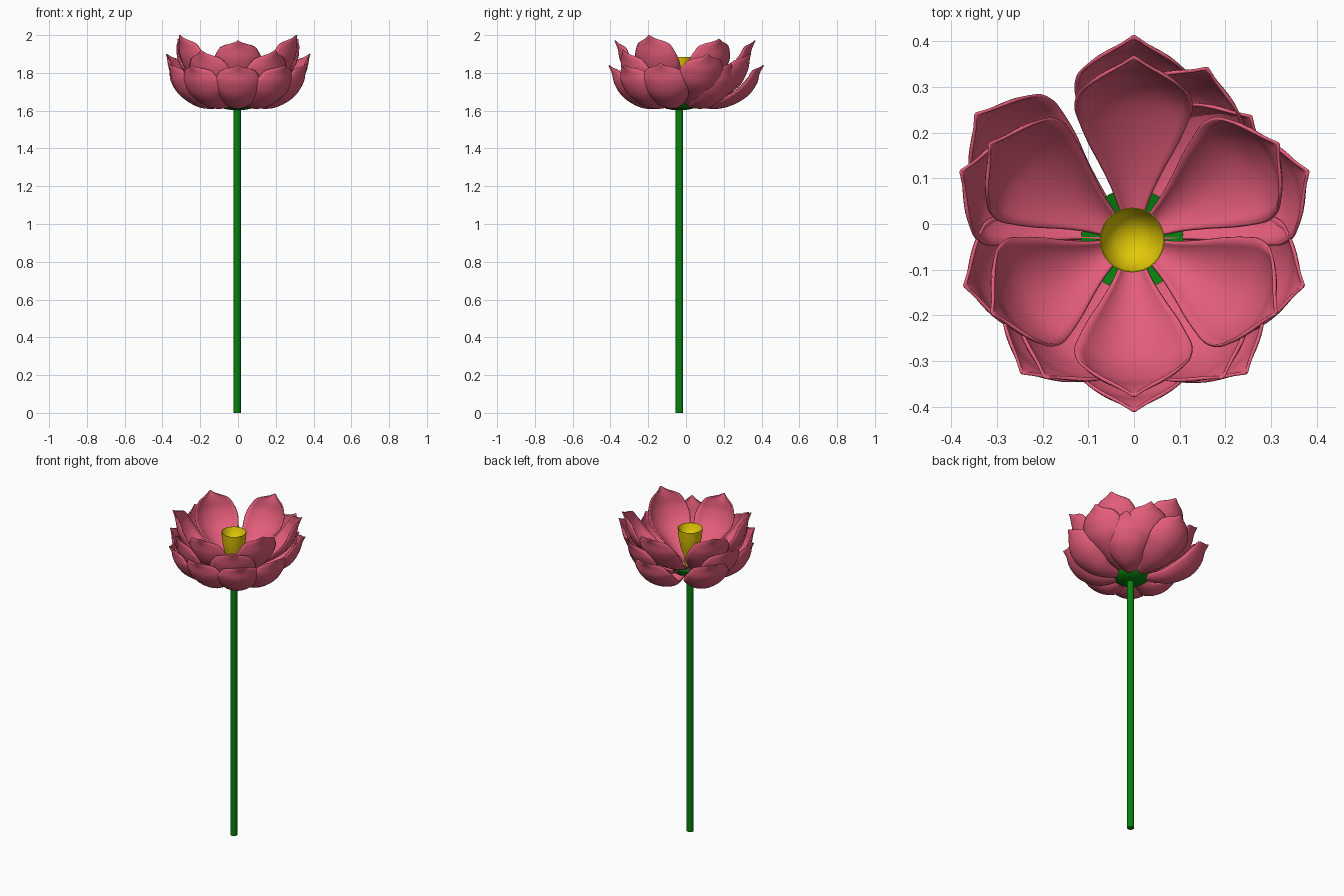
import bpy, bmesh, math
from mathutils import Vector

if "Cube" in bpy.data.objects:
    bpy.data.objects.remove(bpy.data.objects["Cube"])

CX, CY = -0.004, -0.035   # axis of stem and flower centre


def material(name, color):
    m = bpy.data.materials.new(name)
    m.diffuse_color = (*color, 1)
    m.use_nodes = True
    m.node_tree.nodes["Principled BSDF"].inputs["Base Color"].default_value = m.diffuse_color
    return m


PINK = material("petal_pink", (0.78, 0.11, 0.195))
GREEN = material("stem_green", (0.002, 0.22, 0.004))
YELLOW = material("centre_yellow", (0.76, 0.58, 0.002))


def make_object(name, bm, mat):
    me = bpy.data.meshes.new(name)
    bmesh.ops.recalc_face_normals(bm, faces=bm.faces)
    for f in bm.faces:
        f.smooth = True
    bm.to_mesh(me)
    bm.free()
    me.materials.append(mat)
    ob = bpy.data.objects.new(name, me)
    bpy.context.collection.objects.link(ob)
    bpy.ops.object.select_all(action='DESELECT')
    ob.select_set(True)
    bpy.context.view_layer.objects.active = ob
    bpy.ops.object.shade_smooth_by_angle(angle=math.radians(40))
    return ob


def lathe(name, profile, mat, sides=32):
    bm = bmesh.new()
    vs = [bm.verts.new((CX + r, CY, z)) for r, z in profile]
    es = [bm.edges.new(p) for p in zip(vs, vs[1:])]
    bmesh.ops.spin(bm, geom=vs + es, cent=(CX, CY, 0), axis=(0, 0, 1),
                   angle=math.tau, steps=sides, use_duplicate=False)
    bmesh.ops.remove_doubles(bm, verts=bm.verts, dist=1e-5)
    return make_object(name, bm, mat)


def spline(vals, t):
    """Catmull-Rom through evenly spaced values, t in 0..1"""
    n = len(vals) - 1
    i = min(int(t * n), n - 1)
    u = t * n - i
    b, c = vals[i], vals[i + 1]
    a = vals[i - 1] if i else 2 * b - c
    d = vals[i + 2] if i + 2 <= n else 2 * c - b
    return 0.5 * (2 * b + (c - a) * u + (2 * a - 5 * b + 4 * c - d) * u * u
                  + (3 * b - a - 3 * c + d) * u ** 3)


# half widths along a petal: narrow base, broad body, round end with a small point
WIDTH = [0.01, 0.026, 0.044, 0.067, 0.091, 0.111, 0.124,
         0.127, 0.122, 0.112, 0.09, 0.034, 0.002]


def petal(name, tip, radii, heights, rows=30, cols=12):
    """Cupped petal from the flower centre to a tip (x, y, z)"""
    base = Vector((CX, CY, 0))
    out = Vector((tip[0], tip[1], 0)) - base
    length = out.length
    out.normalize()
    side = Vector((-out.y, out.x, 0))
    up = Vector((0, 0, 1))
    lift = tip[2] - heights[-1]

    def centre(t):
        return (base + out * spline(radii, t) * length
                + up * (spline(heights, t) + lift * t * t))

    bm = bmesh.new()
    grid = []
    for i in range(rows + 1):
        t = i / rows
        tan = (centre(min(t + 0.01, 1)) - centre(max(t - 0.01, 0))).normalized()
        normal = up * tan.dot(out) - out * tan.z
        w = max(spline(WIDTH, t), 0.002)
        bend = math.radians(56 - 18 * t * t)
        R = w / math.sin(bend)
        row = []
        for j in range(cols + 1):
            a = (2 * j / cols - 1) * bend
            row.append(bm.verts.new(centre(t) + side * R * math.sin(a)
                                    + normal * R * (1 - math.cos(a))))
        grid.append(row)
    for r0, r1 in zip(grid, grid[1:]):
        for j in range(cols):
            bm.faces.new((r0[j], r0[j + 1], r1[j + 1], r1[j]))
    ob = make_object(name, bm, PINK)
    mod = ob.modifiers.new("thickness", 'SOLIDIFY')
    mod.thickness = 0.007
    mod.offset = 0


# stem
lathe("stem", [(0, 0), (0.02, 0), (0.02, 1.62), (0, 1.62)], GREEN, 16)

# green cup under the petals
lathe("calyx", [(0, 1.603), (0.03, 1.603), (0.07, 1.61), (0.1, 1.63),
                (0.112, 1.66), (0.09, 1.655), (0, 1.635)], GREEN)

# yellow centre, hollow on top
lathe("seed_cup", [(0, 1.65), (0.028, 1.65), (0.038, 1.72), (0.055, 1.77),
                   (0.066, 1.83), (0.071, 1.885), (0.069, 1.885),
                   (0.058, 1.85), (0.035, 1.825), (0, 1.815)], YELLOW)

# inner ring: six upright petals
inner_tips = [(0, 0.365, 1.97), (0, -0.375, 1.97)]
for s in (-1, 1):
    inner_tips += [(s * 0.315, 0.175, 1.98), (s * 0.31, -0.195, 2.0)]
for i, tip in enumerate(inner_tips):
    petal(f"inner_petal_{i}", tip, [0.04, 0.3, 0.56, 0.79, 0.91, 0.95, 1],
          [1.645, 1.675, 1.725, 1.79, 1.865, 1.93, 1.975])

# middle ring
middle_tips = [(0.38, 0.115, 1.9), (-0.378, 0.115, 1.9), (0.16, 0.34, 1.9),
               (0.195, -0.335, 1.92), (-0.195, -0.335, 1.92)]
for i, tip in enumerate(middle_tips):
    petal(f"middle_petal_{i}", tip, [0.04, 0.3, 0.56, 0.8, 0.91, 0.95, 1],
          [1.64, 1.64, 1.67, 1.73, 1.805, 1.86, 1.91])

# outer ring: low spreading petals
outer_tips = [(0, 0.41, 1.84), (-0.345, 0.24, 1.85), (0.255, 0.235, 1.85),
              (0, -0.408, 1.84)]
for s in (-1, 1):
    outer_tips += [(s * 0.37, -0.135, 1.85), (s * 0.245, -0.325, 1.84)]
for i, tip in enumerate(outer_tips):
    petal(f"outer_petal_{i}", tip, [0.04, 0.27, 0.53, 0.78, 0.91, 0.95, 1],
          [1.645, 1.617, 1.618, 1.67, 1.74, 1.8, 1.84])
